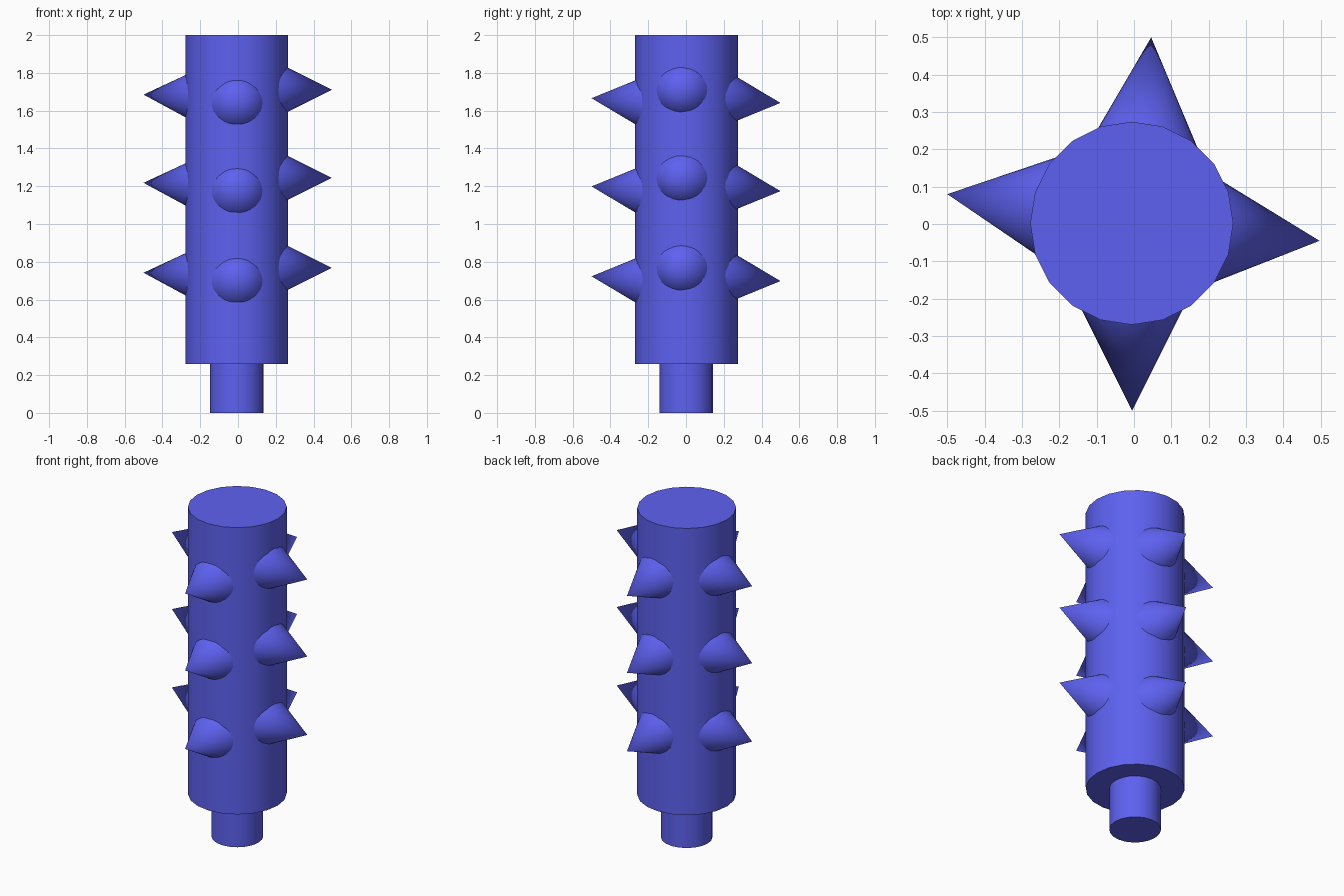
import bpy, math
from mathutils import Vector

if "Cube" in bpy.data.objects:
    bpy.data.objects.remove(bpy.data.objects["Cube"])

CX, CY = -0.006, 0.002

blue = bpy.data.materials.new("blue")
blue.diffuse_color = (0.11, 0.12, 0.87, 1)
blue.use_nodes = True
blue.node_tree.nodes["Principled BSDF"].inputs["Base Color"].default_value = blue.diffuse_color


def finish(name):
    ob = bpy.context.object
    ob.name = name
    ob.data.materials.append(blue)
    bpy.ops.object.shade_smooth_by_angle(angle=math.radians(35))
    return ob


def cylinder(name, radius, z0, z1):
    bpy.ops.mesh.primitive_cylinder_add(vertices=20, radius=radius, depth=z1 - z0,
                                        location=(CX, CY, (z0 + z1) / 2))
    return finish(name)


def spike(name, tip, inward, length=0.31):
    """Cone with its point at tip, widening along the inward direction."""
    tip, axis = Vector(tip), Vector(inward).normalized()
    bpy.ops.mesh.primitive_cone_add(vertices=32, radius1=length * 0.498, radius2=0,
                                    depth=length, location=tip + axis * length / 2,
                                    rotation=(-axis).to_track_quat('Z', 'Y').to_euler())
    return finish(name)


# Thick body and the narrow peg below it
cylinder("body", 0.272, 0.26, 2.0)
cylinder("peg", 0.142, 0.0, 0.26)

# One ring of four slightly irregular spikes: tip position and inward direction
ring = {
    "front": ((-0.005, -0.5, 1.666), (0, 1, -0.075)),
    "back": ((0.046, 0.5, 1.641), (-0.066, -1, 0.075)),
    "right": ((0.497, -0.045, 1.711), (-1, 0.088, 0)),
    "left": ((-0.5, 0.08, 1.685), (1, -0.137, -0.03)),
}

# The ring repeats at three heights
for level, drop in zip(("top", "middle", "bottom"), (0, 0.467, 0.943)):
    for side, (tip, inward) in ring.items():
        spike(f"spike_{level}_{side}", (tip[0], tip[1], tip[2] - drop), inward)
